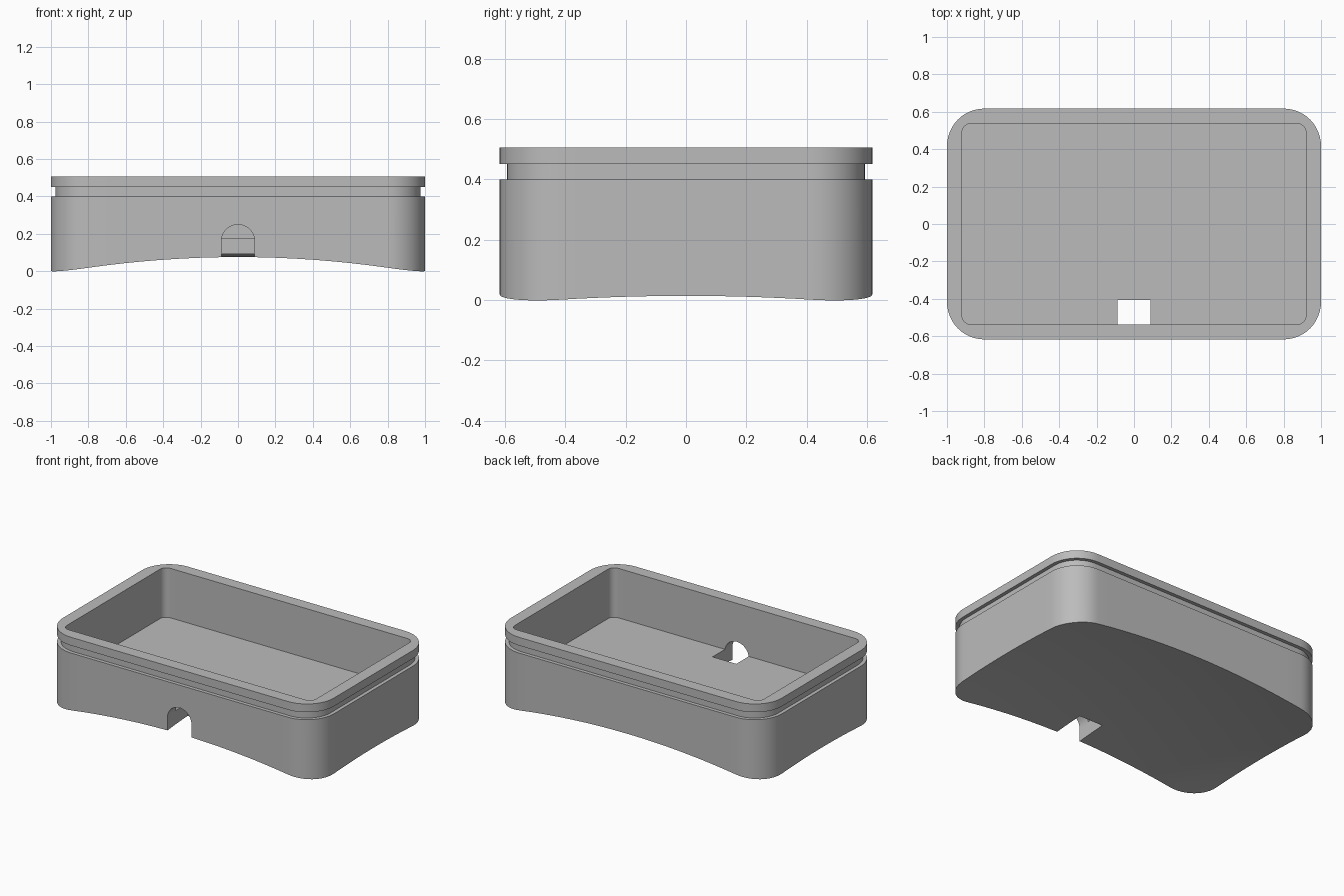
import bpy
import bmesh
from math import sin, cos, pi, radians

if "Cube" in bpy.data.objects:
    bpy.data.objects.remove(bpy.data.objects["Cube"], do_unlink=True)

HALF_X, HALF_Y = 1.0, 0.617
FLOOR, GROOVE_LOW, GROOVE_HIGH, TOP = 0.175, 0.40, 0.45, 0.505

grey = bpy.data.materials.new("plain grey")
grey.use_nodes = True
grey.diffuse_color = (0.5, 0.5, 0.5, 1)
grey.node_tree.nodes["Principled BSDF"].inputs["Base Color"].default_value = (0.5, 0.5, 0.5, 1)


def underside(x, y):
    """Shallow dome under the tray."""
    return 0.103 - 0.089 * x * x - 0.073 * y * y


def outline(inset, radius, arc=12, side=16):
    """Rounded rectangle, counter-clockwise, with divided straight sides."""
    cx, cy = HALF_X - inset - radius, HALF_Y - inset - radius
    corners = [(cx, cy), (-cx, cy), (-cx, -cy), (cx, -cy)]
    points = []
    for i, (px, py) in enumerate(corners):
        for k in range(arc + 1):
            a = (i + k / arc) * pi / 2
            points.append((px + radius * cos(a), py + radius * sin(a)))
        nx, ny = corners[(i + 1) % 4]
        x, y = points[-1]
        for k in range(1, side):
            points.append((x + (nx - px) * k / side, y + (ny - py) * k / side))
    return points


def make_object(name, bm):
    bmesh.ops.recalc_face_normals(bm, faces=bm.faces)
    mesh = bpy.data.meshes.new(name)
    bm.to_mesh(mesh)
    bm.free()
    mesh.materials.append(grey)
    obj = bpy.data.objects.new(name, mesh)
    bpy.context.collection.objects.link(obj)
    return obj


# Tray: one skin from the domed underside, up the grooved wall, into the cavity
bm = bmesh.new()
outer, groove, inner = outline(0, 0.2), outline(0.024, 0.176), outline(0.081, 0.045)
rings = []
for step in range(1, 13):
    s = step / 12
    rings.append([(x * s, y * s, underside(x * s, y * s)) for x, y in outer])
for loop, z in ((outer, GROOVE_LOW), (groove, GROOVE_LOW), (groove, GROOVE_HIGH),
                (outer, GROOVE_HIGH), (outer, TOP), (inner, TOP), (inner, FLOOR)):
    rings.append([(x, y, z) for x, y in loop])
rings = [[bm.verts.new(p) for p in ring] for ring in rings]
n = len(outer)
for low, high in zip(rings, rings[1:]):
    for i in range(n):
        j = (i + 1) % n
        bm.faces.new((low[i], low[j], high[j], high[i]))
centre = bm.verts.new((0, 0, underside(0, 0)))
for i in range(n):
    bm.faces.new((centre, rings[0][(i + 1) % n], rings[0][i]))
bm.faces.new(rings[-1])
tray = make_object("tray", bm)

# Arched cable opening through the front wall and the floor edge
bm = bmesh.new()
profile = [(-0.089, -0.1), (0.089, -0.1)]
profile += [(0.089 * cos(k * pi / 24), 0.16 + 0.089 * sin(k * pi / 24)) for k in range(25)]
face = bm.faces.new([bm.verts.new((x, -0.7, z)) for x, z in profile])
ext = bmesh.ops.extrude_face_region(bm, geom=[face])
for v in ext["geom"]:
    if isinstance(v, bmesh.types.BMVert):
        v.co.y = -0.405
cutter = make_object("opening_cutter", bm)
cutter.hide_render = True

cut = tray.modifiers.new("opening", "BOOLEAN")
cut.operation = "DIFFERENCE"
cut.solver = "EXACT"
cut.object = cutter
bpy.ops.object.select_all(action="DESELECT")
tray.select_set(True)
bpy.context.view_layer.objects.active = tray
bpy.ops.object.modifier_apply(modifier=cut.name)
bpy.data.objects.remove(cutter, do_unlink=True)
bpy.ops.object.shade_smooth_by_angle(angle=radians(30))
